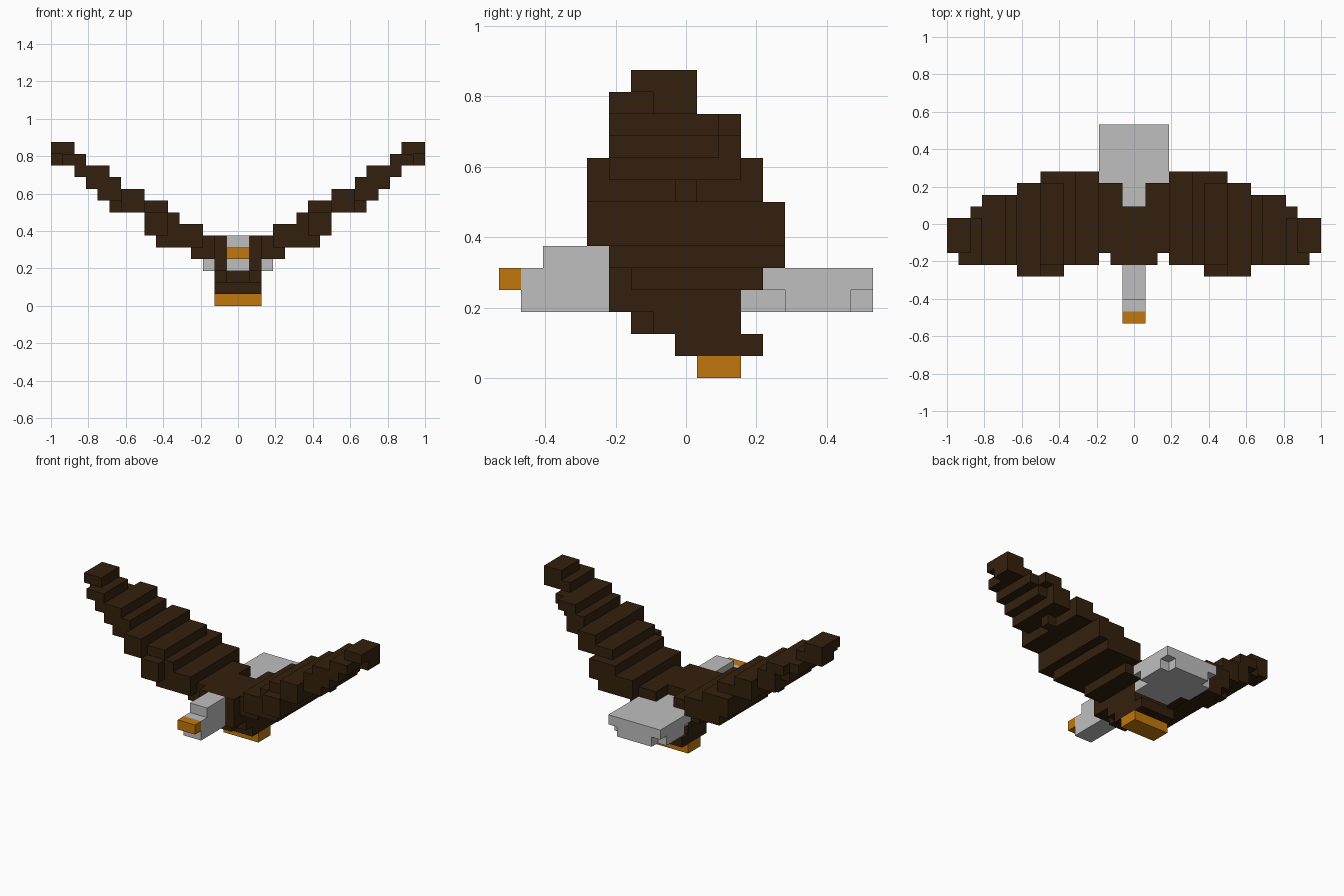
import bpy
import bmesh
from mathutils import Vector

cube = bpy.data.objects.get("Cube")
if cube:
    bpy.data.objects.remove(cube)

UNIT = 0.0625  # edge of one block


def make_material(name, rgb):
    mat = bpy.data.materials.new(name)
    mat.use_nodes = True
    mat.diffuse_color = (*rgb, 1)
    mat.node_tree.nodes["Principled BSDF"].inputs["Base Color"].default_value = (*rgb, 1)
    return mat


brown = make_material("dark_brown_feathers", (0.034, 0.0145, 0.004))
white = make_material("pale_grey_feathers", (0.52, 0.52, 0.52))
orange = make_material("orange_skin", (0.54, 0.185, 0.004))


def block_part(name, mat, boxes, mirror=False):
    """Fill boxes (x0, x1, y0, y1, z0, z1) with blocks and skin the outside."""
    cells = set()
    for x0, x1, y0, y1, z0, z1 in boxes:
        cells |= {(x, y, z) for x in range(x0, x1)
                  for y in range(y0, y1) for z in range(z0, z1)}
    bm = bmesh.new()
    for cell in cells:
        for axis in range(3):
            for side in (-1, 1):
                beside = list(cell)
                beside[axis] += side
                if tuple(beside) in cells:
                    continue
                normal, u = Vector((0, 0, 0)), Vector((0, 0, 0))
                normal[axis] = side / 2
                u[(axis + 1) % 3] = 1 / 2
                v = normal.cross(u) * 2
                middle = Vector(cell) + Vector((0.5, 0, 0.5)) + normal
                corners = (middle - u - v, middle + u - v, middle + u + v, middle - u + v)
                bm.faces.new([bm.verts.new(c * UNIT) for c in corners])
    bmesh.ops.remove_doubles(bm, verts=bm.verts, dist=UNIT / 100)
    mesh = bpy.data.meshes.new(name)
    bm.to_mesh(mesh)
    bm.free()
    mesh.materials.append(mat)
    obj = bpy.data.objects.new(name, mesh)
    bpy.context.collection.objects.link(obj)
    if mirror:
        obj.modifiers.new("Mirror", "MIRROR").use_clip = False
    return obj


def centred(half, y0, y1, z0, z1):
    return (-half, half, y0, y1, z0, z1)


# Body with stepped breast and rump
block_part("body", brown, [
    centred(2, 0, 4, 1, 2),
    centred(1, -2, -1, 2, 3),
    centred(2, -1, 3, 2, 3),
    centred(2, -3, 2, 3, 6),
    centred(2, 2, 3, 3, 4),
    (-2, -1, 2, 4, 4, 6),
    (1, 2, 2, 4, 4, 6),
])

# Wings climb outwards layer by layer: (layer, x0, x1, y0, y1)
wing_rows = [
    (4, 2, 4, -2, 4),
    (5, 2, 3, -2, 4), (5, 3, 7, -3, 5),
    (6, 3, 6, -3, 5), (6, 6, 8, -4, 5),
    (7, 5, 6, -3, 5), (7, 6, 8, -4, 5),
    (8, 6, 8, -3, 4), (8, 8, 10, -4, 4), (8, 10, 11, 0, 1),
    (9, 8, 10, -4, 4), (9, 10, 12, -3, 3),
    (10, 10, 12, -3, 3), (10, 12, 13, -3, 2),
    (11, 11, 13, -3, 3), (11, 13, 14, -3, 2),
    (12, 13, 15, -3, 1), (12, 15, 16, -1, 1),
    (13, 14, 16, -2, 1),
]
block_part("wings", brown,
           [(x0, x1, y0, y1, z, z + 1) for z, x0, x1, y0, y1 in wing_rows], mirror=True)

# Head and beak
block_part("head", white, [centred(1, -6, -3, 3, 6), centred(1, -7, -6, 3, 5)])
block_part("beak", orange, [centred(1, -8, -7, 4, 5)])

# Tail fan with notched lower corners
block_part("tail", white, [
    centred(1, 2, 4, 4, 5),
    centred(3, 4, 9, 4, 5),
    centred(2, 3, 9, 3, 4),
    centred(3, 5, 8, 3, 4),
])

# Feet
block_part("feet", orange, [centred(2, 1, 3, 0, 1)])
